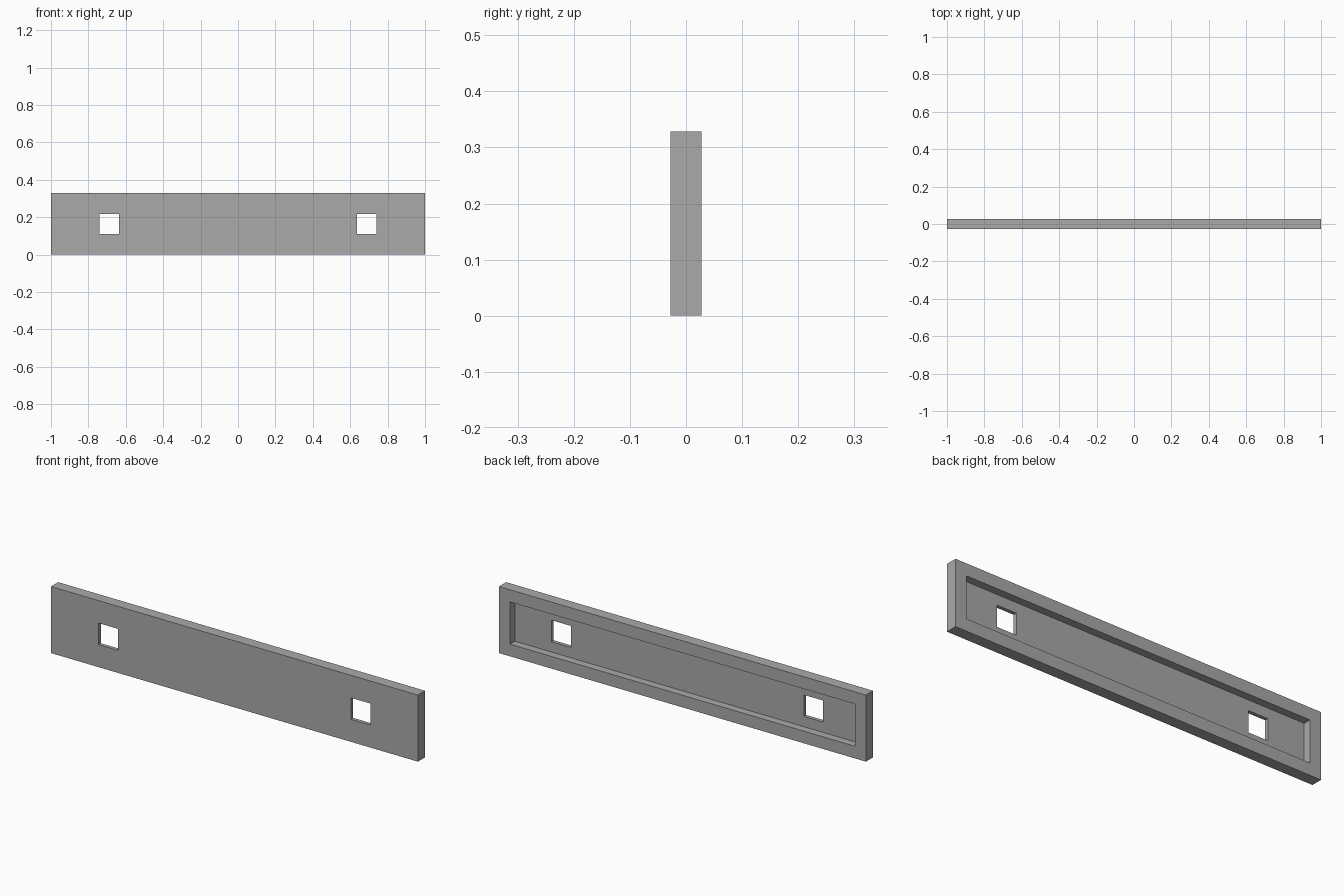
import bpy

if "Cube" in bpy.data.objects:
    bpy.data.objects.remove(bpy.data.objects["Cube"], do_unlink=True)

LENGTH, DEPTH, HEIGHT = 2.0, 0.056, 0.328
RIM, FLOOR = 0.06, 0.018
HOLE, HOLE_X = 0.106, 0.688
MID = HEIGHT / 2

grey = bpy.data.materials.new("plain grey")
grey.use_nodes = True
colour = (0.40, 0.40, 0.40, 1)
grey.diffuse_color = colour
grey.node_tree.nodes["Principled BSDF"].inputs["Base Color"].default_value = colour


def box(name, size, location):
    bpy.ops.mesh.primitive_cube_add(size=1, location=location)
    obj = bpy.context.object
    obj.name = name
    obj.scale = size
    bpy.ops.object.transform_apply(location=True, rotation=False, scale=True)
    obj.data.materials.append(grey)
    return obj


def cut(target, cutter):
    cutter.hide_render = True
    mod = target.modifiers.new(cutter.name, "BOOLEAN")
    mod.operation = "DIFFERENCE"
    mod.solver = "EXACT"
    mod.object = cutter
    bpy.context.view_layer.objects.active = target
    bpy.ops.object.modifier_apply(modifier=mod.name)
    bpy.data.objects.remove(cutter, do_unlink=True)


# Flat panel
panel = box("panel", (LENGTH, DEPTH, HEIGHT), (0, 0, MID))

# Shallow tray in the back, leaving a rim and a thin front wall
floor_y = -DEPTH / 2 + FLOOR
cut(panel, box("back_recess", (LENGTH - 2 * RIM, DEPTH, HEIGHT - 2 * RIM),
               (0, floor_y + DEPTH / 2, MID)))

# Square mounting holes
for side, name in ((-1, "right_hole"), (1, "left_hole")):
    cut(panel, box(name, (HOLE, DEPTH * 3, HOLE), (side * HOLE_X, 0, MID)))
